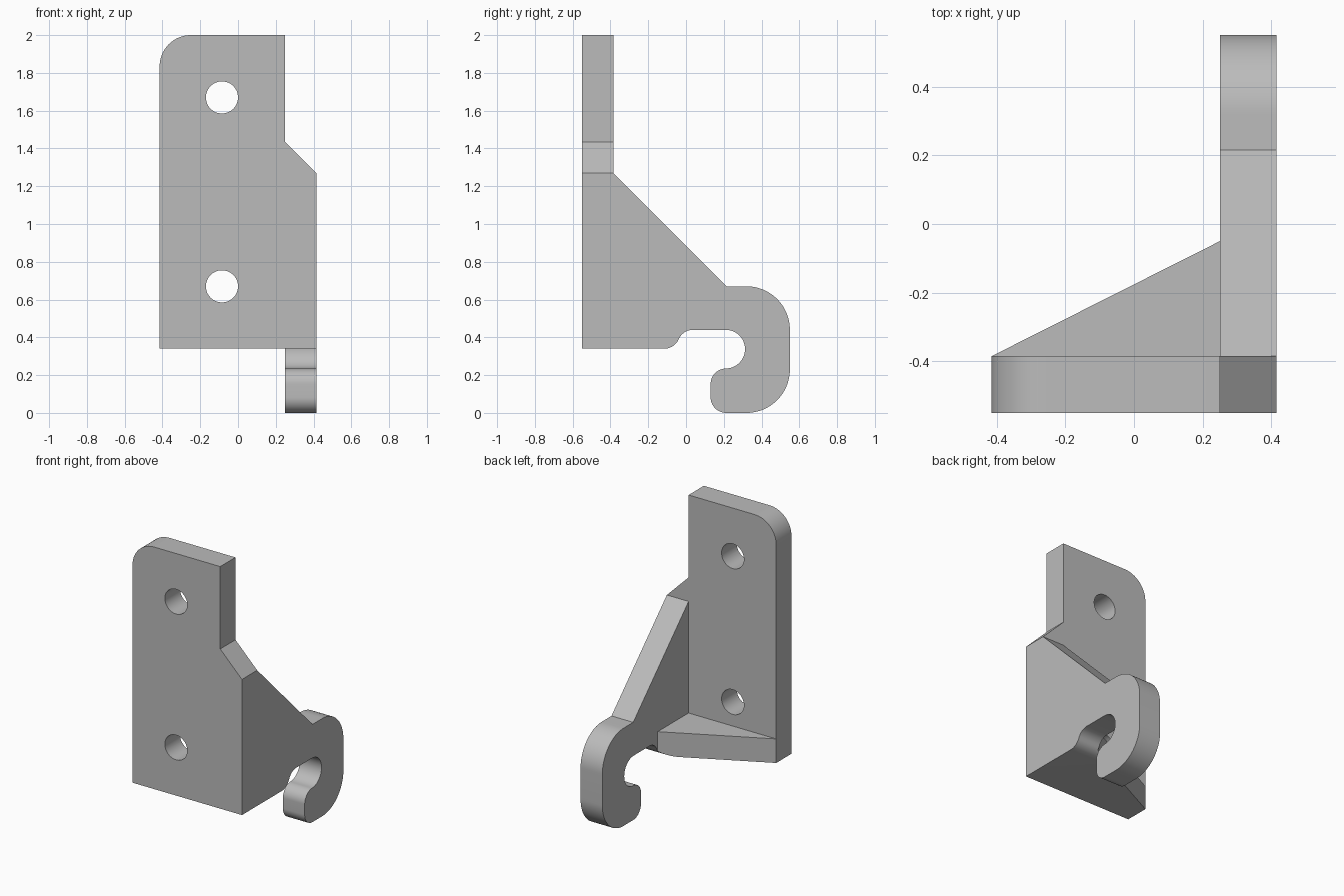
import bpy
import bmesh
from math import radians, sin, cos
from mathutils import Vector

cube = bpy.data.objects.get("Cube")
if cube:
    bpy.data.objects.remove(cube, do_unlink=True)

# Single grey material
grey = bpy.data.materials.new("plain grey")
grey.use_nodes = True
colour = (0.5, 0.5, 0.5, 1)
grey.diffuse_color = colour
grey.node_tree.nodes["Principled BSDF"].inputs["Base Color"].default_value = colour


def arc(cx, cy, r, start, end, steps=16):
    """Points along an arc, angles in degrees."""
    angles = [radians(start + (end - start) * i / steps) for i in range(steps + 1)]
    return [(cx + r * cos(a), cy + r * sin(a)) for a in angles]


def prism(name, outline, low, high, place):
    """Extrude an outline from low to high; place maps (u, v, depth) to xyz."""
    bm = bmesh.new()
    face = bm.faces.new([bm.verts.new(place(u, v, low)) for u, v in outline])
    shift = Vector(place(0, 0, high)) - Vector(place(0, 0, low))
    grown = bmesh.ops.extrude_face_region(bm, geom=[face])["geom"]
    bmesh.ops.translate(bm, vec=shift, verts=[g for g in grown if isinstance(g, bmesh.types.BMVert)])
    bmesh.ops.recalc_face_normals(bm, faces=bm.faces)
    mesh = bpy.data.meshes.new(name)
    bm.to_mesh(mesh)
    bm.free()
    mesh.materials.append(grey)
    obj = bpy.data.objects.new(name, mesh)
    bpy.context.collection.objects.link(obj)
    return obj


def combine(target, tool, operation):
    """Apply a boolean and remove the tool object."""
    mod = target.modifiers.new("combine", "BOOLEAN")
    mod.operation = operation
    mod.solver = "EXACT"
    mod.object = tool
    bpy.context.view_layer.update()
    graph = bpy.context.evaluated_depsgraph_get()
    mesh = bpy.data.meshes.new_from_object(target.evaluated_get(graph))
    target.modifiers.clear()
    target.data = mesh
    bpy.data.objects.remove(tool, do_unlink=True)


def facing_front(u, v, d):
    return (u, d, v)


def facing_side(u, v, d):
    return (d, u, v)


def facing_up(u, v, d):
    return (u, v, d)


SIDE, STEP = 0.415, 0.25
FRONT, BACK = -0.55, -0.385
BASE, SHOULDER = 0.34, 1.27

# Mounting plate with one round corner and a sloped shoulder
plate_outline = [(-SIDE, BASE), (SIDE, BASE), (SIDE, SHOULDER), (STEP, 1.435), (STEP, 2)]
plate_outline += arc(-0.25, 1.835, 0.165, 90, 180)
bracket = prism("hook_bracket", plate_outline, FRONT, BACK, facing_front)

# Side arm ending in an open hook
arm_outline = [(FRONT, BASE)]
arm_outline += arc(-0.115, 0.4233, 0.0833, -90, -23.6, 10)
arm_outline += arc(0.0377, 0.3567, 0.0833, 156.4, 90, 10)[1:]
arm_outline += arc(0.21, 0.3375, 0.1025, 90, -90, 24)
arm_outline += arc(0.213, 0.152, 0.083, 90, 180)
arm_outline += arc(0.213, 0.083, 0.083, 180, 270)
arm_outline += arc(0.32, 0.23, 0.23, -90, 0, 24)
arm_outline += arc(0.32, 0.44, 0.23, 0, 90, 24)
arm_outline += [(0.215, 0.67), (BACK, SHOULDER), (FRONT, SHOULDER)]
arm = prism("hook_arm", arm_outline, STEP, SIDE, facing_side)

# Bottom gusset, trimmed underneath to the arm profile
gusset_outline = [(-SIDE, BACK), (STEP, -0.05), (0.33, -0.05), (0.33, -0.47)]
gusset = prism("gusset", gusset_outline, 0.28, 0.505, facing_up)
trim = prism("gusset_trim", arm_outline, -0.6, 0.6, facing_side)
combine(gusset, trim, "INTERSECT")

combine(bracket, arm, "UNION")
combine(bracket, gusset, "UNION")

# Two screw holes
for z in (0.67, 1.67):
    hole = prism("hole_cutter", arc(-0.085, z, 0.085, 0, 360, 48)[:-1], -0.7, -0.3, facing_front)
    combine(bracket, hole, "DIFFERENCE")

# Clean flat seams, then smooth the rounded walls
bm = bmesh.new()
bm.from_mesh(bracket.data)
bmesh.ops.remove_doubles(bm, verts=bm.verts, dist=0.0002)
bmesh.ops.dissolve_limit(bm, angle_limit=radians(0.5), verts=bm.verts, edges=bm.edges)
bm.to_mesh(bracket.data)
bm.free()

bpy.ops.object.select_all(action="DESELECT")
bracket.select_set(True)
bpy.context.view_layer.objects.active = bracket
bpy.ops.object.shade_smooth_by_angle(angle=radians(25))
